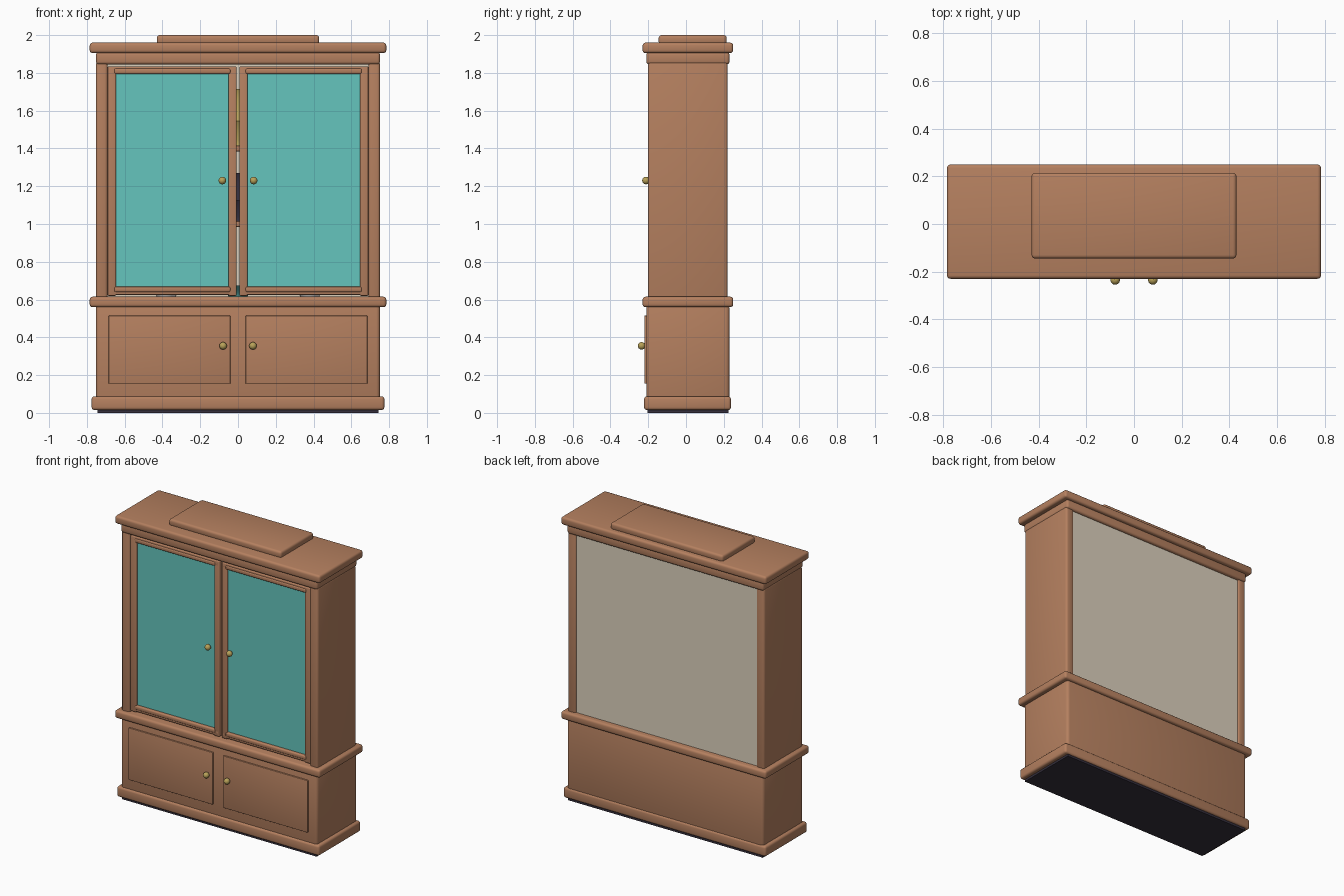
import bpy
import math

old = bpy.data.objects.get("Cube")
if old:
    bpy.data.objects.remove(old, do_unlink=True)


def material(name, rgb, rough=0.6):
    m = bpy.data.materials.new(name)
    m.use_nodes = True
    m.diffuse_color = (*rgb, 1)
    bsdf = m.node_tree.nodes["Principled BSDF"]
    bsdf.inputs["Base Color"].default_value = (*rgb, 1)
    bsdf.inputs["Roughness"].default_value = rough
    return m


wood = material("warm wood", (0.46, 0.215, 0.115))
glass = material("teal glass", (0.13, 0.56, 0.51), 0.3)
cream = material("cream backing", (0.72, 0.64, 0.51))
brass = material("brass", (0.48, 0.36, 0.10), 0.3)
dark = material("dark underside", (0.035, 0.028, 0.045))
china = material("white china", (0.8, 0.8, 0.78))


def finish(obj, name, mat):
    obj.name = name
    obj.data.materials.append(mat)
    bpy.ops.object.shade_smooth_by_angle(angle=math.radians(50))
    return obj


def box(name, x, y, z, mat=wood, bevel=0.012):
    """Rounded box from (low, high) ranges on each axis."""
    spans = (x, y, z)
    bpy.ops.mesh.primitive_cube_add(size=1, location=[(a + b) / 2 for a, b in spans])
    obj = bpy.context.object
    obj.scale = [b - a for a, b in spans]
    bpy.ops.object.transform_apply(location=False, rotation=False, scale=True)
    if bevel:
        mod = obj.modifiers.new("Rounded edges", "BEVEL")
        mod.width = bevel
        mod.segments = 3
        bpy.ops.object.modifier_apply(modifier=mod.name)
    return finish(obj, name, mat)


def slab(name, half, y, z, mat=wood, bevel=0.015):
    return box(name, (-half, half), y, z, mat, bevel)


def side_box(name, s, x, y, z, mat=wood, bevel=0.006):
    return box(name, tuple(sorted((s * x[0], s * x[1]))), y, z, mat, bevel)


def knob(name, x, y, z):
    bpy.ops.mesh.primitive_uv_sphere_add(segments=20, ring_count=12, radius=0.02, location=(x, y, z))
    finish(bpy.context.object, name, brass)


def lathe(name, profile, location, mat):
    """Turned piece: a (radius, height) profile spun about z."""
    mesh = bpy.data.meshes.new(name)
    mesh.from_pydata([(r, 0, h) for r, h in profile],
                     [(i, i + 1) for i in range(len(profile) - 1)], [])
    obj = bpy.data.objects.new(name, mesh)
    bpy.context.collection.objects.link(obj)
    obj.location = location
    bpy.ops.object.select_all(action="DESELECT")
    obj.select_set(True)
    bpy.context.view_layer.objects.active = obj
    mod = obj.modifiers.new("Spin", "SCREW")
    mod.steps = mod.render_steps = 20
    mod.use_merge_vertices = True
    bpy.ops.object.modifier_apply(modifier=mod.name)
    finish(obj, name, mat)


# Lower cupboard and mouldings
slab("underside", 0.745, (-0.205, 0.225), (0, 0.03), dark, 0)
slab("plinth", 0.775, (-0.222, 0.238), (0.015, 0.088))
slab("lower_body", 0.752, (-0.21, 0.23), (0.06, 0.575), bevel=0.02)
slab("waist_moulding", 0.785, (-0.23, 0.25), (0.56, 0.615))

# Crown
slab("cornice_lower", 0.752, (-0.21, 0.23), (1.845, 1.91))
slab("cornice_upper", 0.785, (-0.23, 0.25), (1.905, 1.96))
slab("crown_cap", 0.43, (-0.145, 0.215), (1.95, 2.0))

# Upper case back and shelves
slab("back_panel", 0.70, (0.19, 0.21), (0.60, 1.86), cream, 0)
for i, height in enumerate((1.0, 1.4)):
    slab(f"shelf_{i + 1}", 0.70, (-0.13, 0.19), (height - 0.015, height + 0.015), bevel=0.004)

for side, s in (("left", 1), ("right", -1)):
    side_box(f"{side}_case_side", s, (0.69, 0.752), (-0.202, 0.22), (0.60, 1.86), bevel=0.015)

    # Glazed door: stiles, rails, bead and pane
    door = (-0.192, -0.155)
    side_box(f"{side}_door_outer_stile", s, (0.645, 0.69), door, (0.62, 1.835))
    side_box(f"{side}_door_inner_stile", s, (0.008, 0.05), door, (0.62, 1.835))
    for end, low in (("bottom", 0.625), ("top", 1.80)):
        side_box(f"{side}_door_{end}_rail", s, (0.012, 0.686), door, (low, low + 0.035))
    for end, low in (("bottom", 0.64), ("top", 1.795)):
        side_box(f"{side}_door_{end}_bead", s, (0.04, 0.655), (-0.197, -0.165), (low, low + 0.028), bevel=0.008)
    side_box(f"{side}_glass_pane", s, (0.045, 0.65), (-0.178, -0.166), (0.65, 1.81), glass, 0)
    knob(f"{side}_glass_door_knob", s * 0.083, -0.212, 1.23)

    # Solid lower door
    side_box(f"{side}_lower_door", s, (0.04, 0.685), (-0.22, -0.19), (0.155, 0.515), bevel=0.003)
    knob(f"{side}_lower_door_knob", s * 0.079, -0.235, 0.355)

# Tableware glimpsed between the doors
vase = [(0, 0), (0.05, 0), (0.04, 0.03), (0.085, 0.13), (0.03, 0.24), (0.045, 0.3)]
lathe("brass_vase", vase, (0, 0.03, 1.415), brass)
lathe("dark_vase", [(r, h * 0.85) for r, h in vase], (0, 0.03, 1.015), dark)
bowl = [(0, 0), (0.05, 0), (0.06, 0.02), (0.13, 0.06)]
lathe("teal_bowl", bowl, (0, 0.03, 0.615), glass)
for s in (-1, 1):
    for level in (0.615, 1.015, 1.415):
        lathe("china_bowl", bowl, (s * 0.38, 0.03, level), china)
